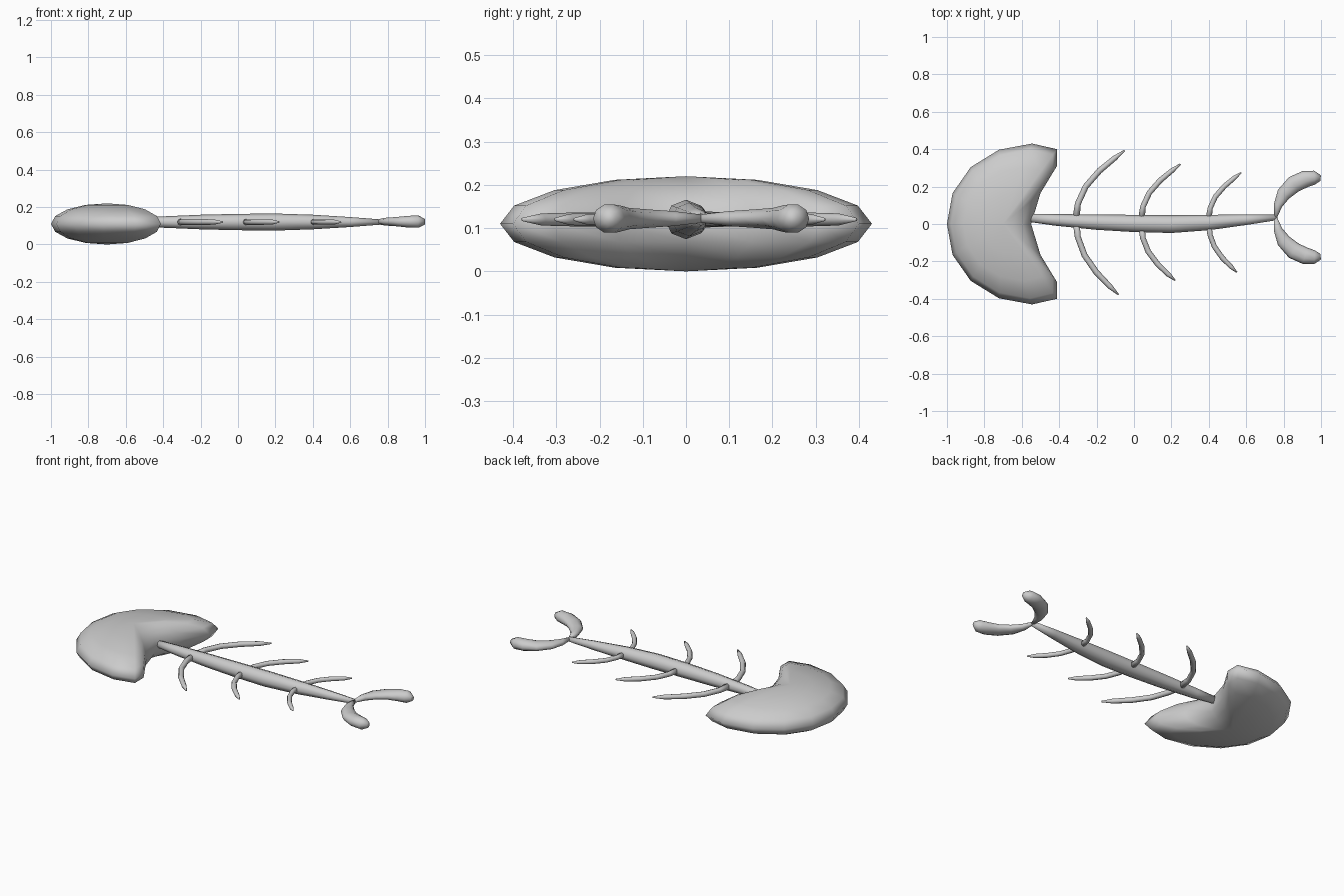
import bpy, bmesh, math
from mathutils import Vector

if "Cube" in bpy.data.objects:
    bpy.data.objects.remove(bpy.data.objects["Cube"])


def finish(name, bm):
    bmesh.ops.recalc_face_normals(bm, faces=bm.faces)
    for f in bm.faces:
        f.smooth = True
    me = bpy.data.meshes.new(name)
    bm.to_mesh(me)
    bm.free()
    ob = bpy.data.objects.new(name, me)
    bpy.context.collection.objects.link(ob)
    return ob


def bridge(bm, a, b):
    n = len(a)
    for i in range(n):
        bm.faces.new((a[i], a[(i + 1) % n], b[(i + 1) % n], b[i]))


def tube(name, path, sides=8, z=0.12):
    """Flat-lying tapered tube; path rows are (x, y, half width, half height)."""
    bm = bmesh.new()
    rings = []
    for i, (x, y, w, h) in enumerate(path):
        p, q = path[max(i - 1, 0)], path[min(i + 1, len(path) - 1)]
        t = Vector((q[0] - p[0], q[1] - p[1])).normalized()
        ring = []
        for k in range(sides):
            a = 2 * math.pi * k / sides
            s = w * math.cos(a)
            ring.append(bm.verts.new((x - t.y * s, y + t.x * s, z + h * math.sin(a))))
        rings.append(ring)
    for a, b in zip(rings, rings[1:]):
        bridge(bm, a, b)
    bm.faces.new(rings[0])
    bm.faces.new(rings[-1])
    return finish(name, bm)


# crescent head: plan outline shrunk towards a pole above and below
half = [(-1, 0), (-.97, .165), (-.873, .304), (-.722, .397), (-.545, .43),
        (-.412, .40), (-.412, .31), (-.50, .165), (-.55, 0)]
outline = half + [(x, -y) for x, y in half[-2:0:-1]]
bm = bmesh.new()
rings = []
for j in range(-3, 4):
    a = j * math.pi / 8
    c, z = math.cos(a), 0.11 + 0.11 * math.sin(a)
    rings.append([bm.verts.new((-.7 + (x + .7) * c, y * c, z)) for x, y in outline])
for a, b in zip(rings, rings[1:]):
    bridge(bm, a, b)
for ring, z in ((rings[0], 0), (rings[-1], .22)):
    pole = bm.verts.new((-.7, 0, z))
    for i in range(len(ring)):
        bm.faces.new((ring[i], ring[(i + 1) % len(ring)], pole))
finish("head", bm)

# spine
spine = [(-.55, .032, .022), (-.42, .022, .031), (-.2, .010, .041), (0, .003, .046),
         (.2, 0, .048), (.4, .008, .041), (.6, .023, .028), (.76, .035, .015)]
tube("spine", [(x, y, r, r * .95) for x, y, r in spine])

# ribs: one curve stretched from base to tip
curve = [(0, 0, .019), (.04, .22, .016), (.2, .47, .016),
         (.48, .7, .016), (.8, .89, .014), (1, 1, .004)]
ribs = [((-.31, .03), (-.05, .393)), ((-.31, .02), (-.083, -.378)),
        ((.04, .03), (.248, .32)), ((.04, -.01), (.22, -.302)),
        ((.40, .03), (.573, .275)), ((.40, .0), (.55, -.258))]
for i, (b, t) in enumerate(ribs):
    k = 1 - .07 * (i // 2)
    tube(f"rib_{i + 1}", [(b[0] + (t[0] - b[0]) * u, b[1] + (t[1] - b[1]) * v, r * k, r * k)
                          for u, v, r in curve])

# tail fins mirrored about the spine end
fin = [(.757, 0, .008, .010), (.770, .065, .023, .018), (.800, .125, .038, .022),
       (.855, .178, .046, .026), (.915, .205, .045, .033), (.965, .213, .037, .034),
       (.998, .210, .015, .016)]
for name, s in (("tail_fin_left", 1), ("tail_fin_right", -1)):
    tube(name, [(x, .035 + s * y, w, h) for x, y, w, h in fin], 10, .122)
